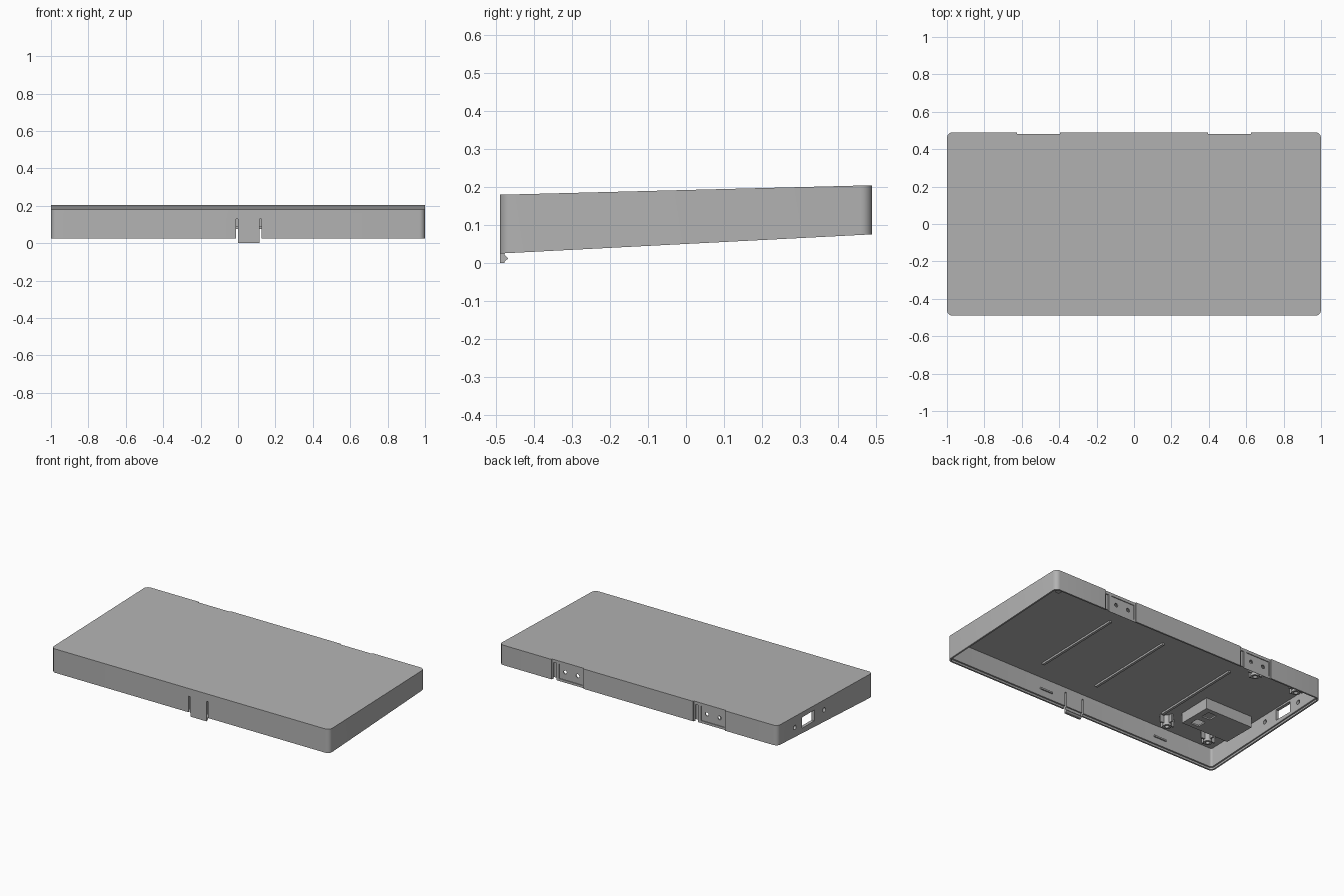
import bpy, bmesh, math
from mathutils import Matrix

cube = bpy.data.objects.get("Cube")
if cube:
    bpy.data.objects.remove(cube, do_unlink=True)

HX, HY, WALL = 1.0, 0.49, 0.02

grey = bpy.data.materials.new("light_grey_plastic")
grey.use_nodes = True
colour = (0.45, 0.45, 0.45, 1)
grey.diffuse_color = colour
grey.node_tree.nodes["Principled BSDF"].inputs["Base Color"].default_value = colour


def top_z(y):
    return 0.192 + 0.0255 * y


def rim_z(y):
    return min(0.05 + 0.0515 * y, 0.075)


def make(name, bm):
    bmesh.ops.recalc_face_normals(bm, faces=bm.faces)
    mesh = bpy.data.meshes.new(name)
    bm.to_mesh(mesh)
    bm.free()
    mesh.materials.append(grey)
    ob = bpy.data.objects.new(name, mesh)
    bpy.context.collection.objects.link(ob)
    return ob


def box(name, x, y, z):
    """Box from (min, max) ranges; the z range may follow y."""
    bm = bmesh.new()
    bmesh.ops.create_cube(bm, size=1)
    for v in bm.verts:
        i, j, k = (int(c > 0) for c in v.co)
        zz = z[k](y[j]) if callable(z[k]) else z[k]
        v.co = (x[i], y[j], zz)
    return make(name, bm)


def rod(name, centre, radius, length, axis="Z"):
    bm = bmesh.new()
    bmesh.ops.create_cone(bm, cap_ends=True, segments=20, radius1=radius,
                          radius2=radius, depth=length)
    turn = Matrix.Rotation(math.pi / 2, 4, axis) if axis != "Z" else Matrix()
    bmesh.ops.transform(bm, matrix=Matrix.Translation(centre) @ turn, verts=bm.verts)
    return make(name, bm)


def cut(target, cutters):
    """Subtract each cutter, then discard it."""
    for c in cutters:
        c.hide_render = True
        mod = target.modifiers.new("cut", "BOOLEAN")
        mod.operation, mod.solver, mod.object = "DIFFERENCE", "EXACT", c
    deps = bpy.context.evaluated_depsgraph_get()
    mesh = bpy.data.meshes.new_from_object(target.evaluated_get(deps))
    target.modifiers.clear()
    target.data = mesh
    for c in cutters:
        bpy.data.objects.remove(c, do_unlink=True)


def rounded_loop(bm, inset, height):
    """Rounded rectangle of vertices, with height given by y."""
    r = 0.03 - inset * 0.8
    loop = []
    for q, (sx, sy) in enumerate([(1, 1), (-1, 1), (-1, -1), (1, -1)]):
        for i in range(7):
            a = math.pi / 2 * (q + i / 6)
            x = sx * (HX - inset - r) + r * math.cos(a)
            y = sy * (HY - inset - r) + r * math.sin(a)
            loop.append(bm.verts.new((x, y, height(y))))
    return loop


# Open-bottomed shell with a stepped rim
bm = bmesh.new()
loops = [rounded_loop(bm, inset, h) for inset, h in [
    (0, top_z), (0, rim_z), (WALL / 2, rim_z),
    (WALL / 2, lambda y: rim_z(y) + 0.012),
    (WALL, lambda y: rim_z(y) + 0.012),
    (WALL, lambda y: top_z(y) - WALL)]]
for a, b in zip(loops, loops[1:]):
    for i in range(len(a)):
        j = (i + 1) % len(a)
        bm.faces.new((a[i], a[j], b[j], b[i]))
bm.faces.new(loops[0])
bm.faces.new(loops[-1])
shell = make("lid_shell", bm)

# Latch slots, hinge recesses, side port and side screw holes
cutters = [box("latch_slot", (x, x + 0.011), (-0.55, -0.45), (0, 0.13))
           for x in (-0.012, 0.115)]
for cx in (-0.51, 0.51):
    cutters.append(box("hinge_recess", (cx - 0.115, cx + 0.115), (0.482, 0.55), (0, 0.3)))
    cutters.append(box("hinge_gap", (cx + 0.085, cx + 0.105), (0.475, 0.55), (0.05, 0.185)))
    cutters.append(box("hinge_inset", (cx - 0.105, cx + 0.065), (0.477, 0.55), (0.09, 0.185)))
    for dx in (-0.065, 0.025):
        cutters.append(rod("hinge_hole", (cx + dx, 0.48, 0.14), 0.012, 0.1, "X"))
cutters.append(box("side_port", (-1.1, -0.95), (0.11, 0.235), (0.095, 0.165)))
for y in (0.01, 0.31):
    cutters.append(rod("side_hole", (-0.98, y, 0.128), 0.014, 0.1, "Y"))
cut(shell, cutters)

# Front latch tab with inward hook
box("latch_tab", (0, 0.115), (-HY, -HY + 0.012), (0, 0.13))
bm = bmesh.new()
ends = [[bm.verts.new((x, y, z)) for y, z in
         [(-0.479, 0.002), (-0.479, 0.022), (-0.468, 0.012)]] for x in (0, 0.115)]
bm.faces.new(ends[0])
bm.faces.new(ends[1])
for i in range(3):
    j = (i + 1) % 3
    bm.faces.new((ends[0][i], ends[0][j], ends[1][j], ends[1][i]))
make("latch_hook", bm)

# Ledges on the inside of the front wall
for x in (0.27, -0.59):
    box("front_ledge", (x - 0.045, x + 0.045), (-0.472, -0.462), (0.08, 0.09))


def ceiling(y):
    return top_z(y) - WALL + 0.002


# Stiffening ribs under the top
for x in (0.4, 0, -0.5):
    box("top_rib", (x - 0.008, x + 0.008), (-0.34, 0.265),
        (lambda y: ceiling(y) - 0.014, ceiling))

# Screw posts with cross fins
for x, y in [(-0.55, -0.36), (-0.85, -0.35), (-0.57, 0.41), (-0.87, 0.42)]:
    h = ceiling(y) - 0.1
    post = rod("screw_post", (x, y, 0.1 + h / 2), 0.026, h)
    cut(post, [rod("post_bore", (x, y, 0.1), 0.013, 0.07)])
    for s in (-1, 1):
        xs, ys = sorted((x + s * 0.02, x + s * 0.05)), sorted((y + s * 0.02, y + s * 0.05))
        box("post_fin_side", xs, (y - 0.005, y + 0.005), (0.115, ceiling))
        box("post_fin_front", (x - 0.005, x + 0.005), ys, (0.115, ceiling))

# Small corner posts
for y in (-0.43, 0.44):
    rod("corner_post", (0.94, y, 0.135), 0.018, 0.08)

# Internal battery tray with two openings
tray = box("tray_plate", (-0.93, -0.59), (-0.27, -0.05), (0.1, 0.11))
cut(tray, [box("tray_opening", (-0.69, -0.63), (y, y + 0.06), (0.05, 0.15))
           for y in (-0.24, -0.14)])
box("tray_side_wall", (-0.6, -0.59), (-0.27, -0.05), (0.1, ceiling))
for y in (-0.27, -0.06):
    box("tray_end_wall", (-0.93, -0.59), (y, y + 0.01), (0.1, ceiling))

# Smooth the rounded parts, keeping hard edges
for ob in bpy.context.view_layer.objects:
    ob.select_set(ob.type == "MESH" and ob.name.startswith(
        ("lid_shell", "screw_post", "corner_post")))
bpy.context.view_layer.objects.active = shell
bpy.ops.object.shade_smooth_by_angle(angle=math.radians(30))
